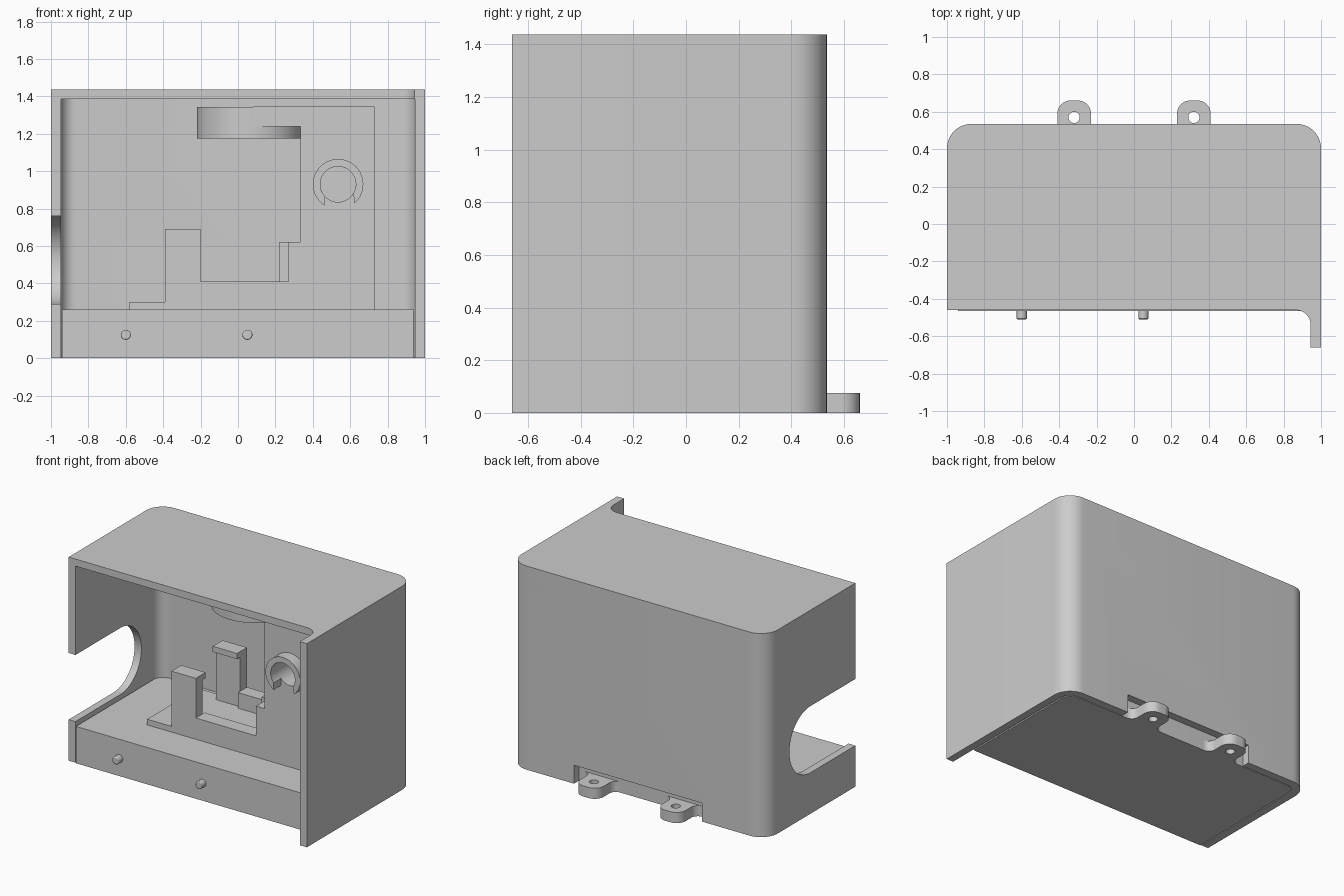
import bpy
import bmesh
import math
from mathutils import Vector

if "Cube" in bpy.data.objects:
    bpy.data.objects.remove(bpy.data.objects["Cube"], do_unlink=True)

grey = bpy.data.materials.new("plain grey")
grey.use_nodes = True
COLOUR = (0.604, 0.604, 0.604, 1)
grey.diffuse_color = COLOUR
grey.node_tree.nodes["Principled BSDF"].inputs["Base Color"].default_value = COLOUR


def rounded(corners, steps=10):
    """Outline from (u, v) or (u, v, radius) corners."""
    out = []
    for i, corner in enumerate(corners):
        p = Vector((*corner[:2], 0))
        if len(corner) == 2:
            out.append(p.xy)
            continue
        a = (Vector((*corners[i - 1][:2], 0)) - p).normalized()
        b = (Vector((*corners[(i + 1) % len(corners)][:2], 0)) - p).normalized()
        half, r = a.angle(b) / 2, corner[2]
        centre = p + (a + b).normalized() * r / math.sin(half)
        start = (p + a * r / math.tan(half) - centre).normalized()
        end = (p + b * r / math.tan(half) - centre).normalized()
        out += [(centre + start.slerp(end, k / steps) * r).xy for k in range(steps + 1)]
    return out


def arc(u, v, r, start=0, stop=360, steps=40):
    angles = [math.radians(start + (stop - start) * k / steps) for k in range(steps + 1)]
    if stop - start == 360:
        angles.pop()
    return [(u + r * math.cos(t), v + r * math.sin(t)) for t in angles]


def prism(name, outline, lo, hi, axis="z"):
    """Extrude a flat outline from lo to hi along one axis."""
    place = {"x": lambda u, v, w: (w, u, v),
             "y": lambda u, v, w: (u, w, v),
             "z": lambda u, v, w: (u, v, w)}[axis]
    bm = bmesh.new()
    ends = [[bm.verts.new(place(u, v, w)) for u, v in outline] for w in (lo, hi)]
    bm.faces.new(ends[0])
    bm.faces.new(ends[1])
    n = len(outline)
    for i in range(n):
        j = (i + 1) % n
        bm.faces.new((ends[0][i], ends[0][j], ends[1][j], ends[1][i]))
    bmesh.ops.recalc_face_normals(bm, faces=bm.faces)
    mesh = bpy.data.meshes.new(name)
    bm.to_mesh(mesh)
    bm.free()
    mesh.materials.append(grey)
    obj = bpy.data.objects.new(name, mesh)
    bpy.context.collection.objects.link(obj)
    return obj


def box(name, x, y, z):
    return prism(name, [(x[0], y[0]), (x[1], y[0]), (x[1], y[1]), (x[0], y[1])], *z)


def cut(obj, *cutters):
    """Subtract the cutters, then delete them."""
    for c in cutters:
        mod = obj.modifiers.new("cut", "BOOLEAN")
        mod.operation, mod.solver, mod.object = "DIFFERENCE", "EXACT", c
        c.hide_render = True
    bpy.context.view_layer.update()
    result = bpy.data.meshes.new_from_object(
        obj.evaluated_get(bpy.context.evaluated_depsgraph_get()))
    obj.modifiers.clear()
    obj.data = result
    for c in cutters:
        bpy.data.objects.remove(c, do_unlink=True)


# Outer housing: open front and bottom, long right-hand wall
FRONT, BACK, HIGH = -0.46, 0.535, 1.437
housing = prism("housing", rounded([
    (-1, FRONT), (0.945, FRONT, 0.08), (0.945, -0.66), (1, -0.66),
    (1, BACK, 0.13), (-1, BACK, 0.13)]), 0, HIGH)
cavity = prism("cavity_cutter", rounded([
    (-0.947, -1), (0.947, -1), (0.947, 0.48, 0.08), (-0.947, 0.48, 0.08)]), -0.1, 1.387)
side_opening = prism("side_opening_cutter",
                     [(-1, 0.29)] + arc(0.04, 0.525, 0.235, -90, 90) + [(-1, 0.76)],
                     -1.1, -0.9, "x")
tab_slot = box("tab_slot_cutter", (-0.5, 0.5), (0.4, 0.6), (-0.1, 0.13))
cut(housing, cavity, side_opening, tab_slot)

# Base block that slides inside the housing
FLOOR = 0.26
prism("base_block", rounded([
    (-0.94, -0.465), (0.937, -0.465), (0.937, 0.475, 0.075), (-0.94, 0.475, 0.075)]),
    0, FLOOR)

# Screw tabs at the back
for side, cx in (("right", -0.32), ("left", 0.32)):
    tab = prism(side + "_screw_tab", rounded([
        (cx - 0.15, 0.46), (cx - 0.15, 0.475), (cx - 0.09, 0.475, 0.05),
        (cx - 0.09, 0.66, 0.07), (cx + 0.09, 0.66, 0.07),
        (cx + 0.09, 0.475, 0.05), (cx + 0.15, 0.475), (cx + 0.15, 0.46)]), 0, 0.075)
    cut(tab, prism("screw_hole_cutter", arc(cx, 0.57, 0.03), -0.1, 0.2))

# Front locating pins
for side, x in (("right", -0.6), ("left", 0.05)):
    pin = prism(side + "_front_pin", arc(x, 0.125, 0.027, steps=24), -0.51, -0.46, "y")
    bevel = pin.modifiers.new("soft tip", "BEVEL")
    bevel.width, bevel.segments, bevel.limit_method = 0.006, 2, "ANGLE"

# Holder plate with two rails and two facing clips
Y0, Y1 = -0.185, 0.385
MID = (Y0 + Y1) / 2
box("holder_plate", (-0.58, 0.335), (Y0, Y1), (FLOOR, 0.3))
for name, sign in (("front", -1), ("back", 1)):
    outer = MID + sign * (Y1 - MID)
    stem, lip = outer - sign * 0.075, outer - sign * 0.11
    box(name + "_rail", (-0.2, 0.27), sorted((outer, outer - sign * 0.1)), (0.3, 0.41))
    prism(name + "_clip", [(outer, 0.3), (outer, 0.69), (lip, 0.69),
                           (lip, 0.65), (stem, 0.65), (stem, 0.3)], -0.39, -0.2, "x")

# Tall support block with a stepped foot and an upper arm
support = prism("support_block", [
    (0.73, FLOOR), (0.73, 1.345), (0.08, 1.345), (0.08, 1.24), (0.335, 1.24),
    (0.335, 0.62), (0.27, 0.62), (0.27, FLOOR)], Y0, Y1, "y")
RING = (0.535, 0.93)
cut(support, prism("bore_cutter", arc(*RING, 0.095), -0.3, 0.15, "y"))
box("support_step", (0.22, 0.3), (MID - 0.15, MID + 0.15), (0.3, 0.62))

# Round cap held above the clips
prism("round_cap", arc(0.065, MID, 0.285, steps=64), 1.175, 1.343)

# Open ring on the front of the support
prism("cable_ring", arc(*RING, 0.135, -50, 238) + arc(*RING, 0.095, -30, 222)[::-1],
      -0.265, Y0, "y")

# Smooth rounded surfaces, keep crisp edges
bpy.ops.object.select_all(action="DESELECT")
for obj in bpy.context.scene.objects:
    if obj.type == "MESH":
        obj.select_set(True)
        bpy.context.view_layer.objects.active = obj
bpy.ops.object.shade_smooth_by_angle(angle=math.radians(30))
